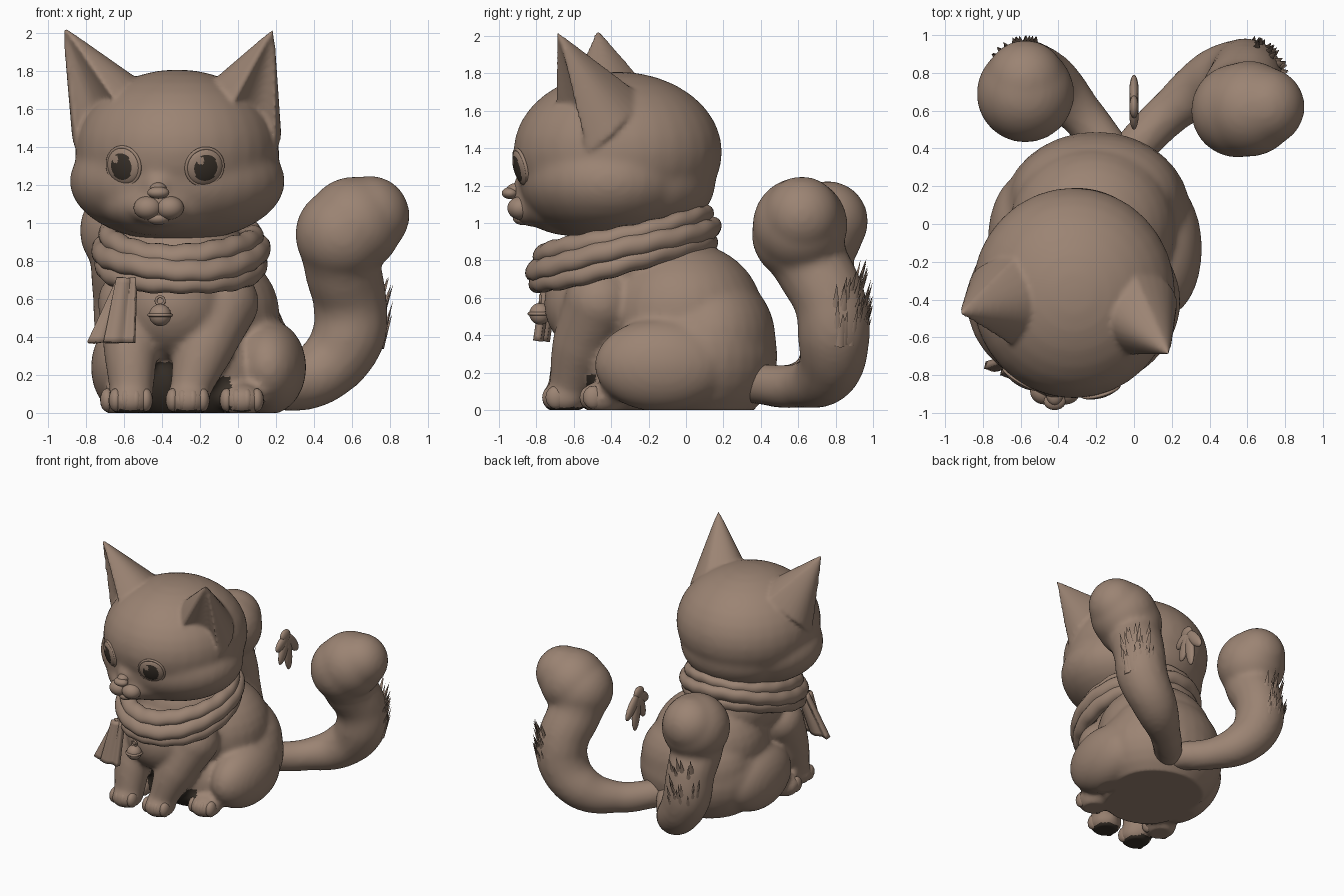
import bpy, bmesh, math, random
from mathutils import Vector
from mathutils.bvhtree import BVHTree

random.seed(4)
if "Cube" in bpy.data.objects:
    bpy.data.objects.remove(bpy.data.objects["Cube"], do_unlink=True)


def material(name, rgb):
    m = bpy.data.materials.new(name)
    m.use_nodes = True
    m.diffuse_color = (*rgb, 1)
    m.node_tree.nodes["Principled BSDF"].inputs["Base Color"].default_value = (*rgb, 1)
    return m


FUR = material("warm brown", (0.33, 0.23, 0.172))
DARK = material("dark brown", (0.04, 0.03, 0.022))


def finish(name, angle=60):
    ob = bpy.context.object
    ob.name = name
    ob.data.materials.clear()
    ob.data.materials.append(FUR)
    bpy.ops.object.shade_smooth_by_angle(angle=math.radians(angle))
    return ob


def only(obs):
    bpy.ops.object.select_all(action='DESELECT')
    for o in obs:
        o.select_set(True)
    bpy.context.view_layer.objects.active = obs[0]


def ball(name, c, r, rot=(0, 0, 0), seg=32):
    r = r if isinstance(r, tuple) else (r, r, r)
    bpy.ops.mesh.primitive_uv_sphere_add(segments=seg, ring_count=seg // 2, location=c,
                                         rotation=rot, scale=r)
    return finish(name)


def tube(pts):
    """Tapered limb through (x, y, z, radius) points with rounded ends."""
    cu = bpy.data.curves.new("limb", 'CURVE')
    cu.dimensions = '3D'
    cu.bevel_depth, cu.bevel_resolution, cu.use_fill_caps = 1, 6, True
    sp = cu.splines.new('BEZIER')
    sp.bezier_points.add(len(pts) - 1)
    for p, (x, y, z, r) in zip(sp.bezier_points, pts):
        p.co, p.radius = (x, y, z), r
        p.handle_left_type = p.handle_right_type = 'AUTO'
    ob = bpy.data.objects.new("limb", cu)
    bpy.context.collection.objects.link(ob)
    only([ob])
    bpy.ops.object.convert(target='MESH')
    return [bpy.context.object] + [ball("end", p[:3], p[3]) for p in (pts[0], pts[-1])]


def merge(name, obs, smooth, voxel=0.02):
    """Fuse overlapping forms into one soft skin, flat on the ground."""
    only(obs)
    bpy.ops.object.join()
    ob = bpy.context.object
    bpy.ops.object.transform_apply(location=True, rotation=True, scale=True)
    m = ob.modifiers.new("skin", 'REMESH')
    m.mode, m.voxel_size = 'VOXEL', voxel
    m = ob.modifiers.new("soften", 'SMOOTH')
    m.factor, m.iterations = 0.5, smooth
    bpy.ops.object.convert(target='MESH')
    ob = bpy.context.object
    for v in ob.data.vertices:
        v.co.z = max(v.co.z, 0)
    return finish(name, 80)


# Body with haunches, front legs and paws
paws = [(-0.565, -0.65), (-0.265, -0.65), (0.02, -0.45), (-0.61, -0.42)]
parts = [ball("rump", (-0.2, 0.06, 0.29), (0.5, 0.43, 0.41)),
         ball("hips", (-0.2, 0.13, 0.38), (0.46, 0.35, 0.37)),
         ball("back", (-0.22, -0.02, 0.52), (0.44, 0.43, 0.38)),
         ball("belly", (-0.24, -0.2, 0.2), (0.4, 0.33, 0.3)),
         ball("neck", (-0.31, -0.22, 0.8), (0.37, 0.39, 0.3)),
         ball("chest", (-0.34, -0.43, 0.57), (0.31, 0.33, 0.3)),
         ball("haunch", (0.16, -0.13, 0.24), (0.2, 0.36, 0.25)),
         ball("haunch", (-0.59, -0.1, 0.24), (0.185, 0.36, 0.25))]
parts += tube([(-0.08, -0.46, 0.58, 0.19), (-0.18, -0.56, 0.34, 0.16), (-0.26, -0.63, 0.1, 0.105)])
parts += tube([(-0.56, -0.44, 0.58, 0.18), (-0.565, -0.56, 0.34, 0.145), (-0.56, -0.63, 0.1, 0.115)])
parts += [ball("paw", (x, y, 0.065), (0.122, 0.125, 0.09)) for x, y in paws]
body = merge("body", parts, 9)

# Dark hollow under the belly behind the front legs, and dark front soles
body.data.materials.append(DARK)
for p in body.data.polygons:
    c, n = p.center, p.normal
    hollow = -0.54 < c.y < -0.25 and -0.5 < c.x < -0.04 and c.z < (0.27 if c.x < -0.3 else 0.19) and n.y < -0.2
    sole = c.y < -0.53 and c.z < 0.03 and n.z < -0.7
    p.material_index = int(hollow or sole)

# Toes
for x, y in paws:
    for i in range(4):
        k = i - 1.5
        ball("toe", (x + k * 0.053, y - 0.073 + abs(k) * 0.018, 0.068), (0.037, 0.055, 0.062), seg=16)

# Two tails with bulbous tips
tail = tube([(-0.02, 0.38, 0.14, 0.11), (0.2, 0.6, 0.13, 0.12), (0.43, 0.76, 0.21, 0.17),
             (0.58, 0.79, 0.4, 0.195), (0.59, 0.77, 0.58, 0.195), (0.55, 0.67, 0.78, 0.205),
             (0.55, 0.6, 0.94, 0.25)])
merge("tail_left", tail + [ball("tip", (0.61, 0.61, 0.99), 0.255), ball("tip", (0.695, 0.62, 1.04), 0.21)], 14)
tail = tube([(-0.12, 0.38, 0.14, 0.11), (-0.28, 0.58, 0.13, 0.12), (-0.44, 0.74, 0.21, 0.16),
             (-0.56, 0.79, 0.4, 0.185), (-0.58, 0.77, 0.6, 0.185), (-0.58, 0.68, 0.8, 0.2),
             (-0.575, 0.69, 0.96, 0.26)])
merge("tail_right", tail + [ball("tip", (-0.575, 0.76, 1.01), 0.215)], 14)


def spike(name, a, b, width):
    """Pointed tuft of fur from a to b."""
    a, b = Vector(a), Vector(b)
    d = b - a
    bpy.ops.mesh.primitive_cone_add(vertices=8, radius1=width, radius2=0, depth=d.length,
                                    location=(a + b) / 2, scale=(1, 0.5, 1))
    bpy.context.object.rotation_euler = d.to_track_quat('Z', 'Y').to_euler()
    return finish(name)


# Fur tufts on the outside of each tail
for cx, mid in ((0.6, 42), (-0.57, 110)):
    for i in range(24):
        ang = math.radians(mid + random.uniform(-38, 38))
        out = Vector((math.cos(ang), math.sin(ang), 0))
        z = random.uniform(0.32, 0.62)
        base = Vector((cx, 0.78 - max(0, z - 0.5) * 0.3, z)) + out * 0.16
        spike("tail_tuft", base, base + out * 0.06 + Vector((0, 0, random.uniform(0.15, 0.22))), 0.028)

# Loose floating tuft
for y, z in ((0.52, 0.98), (0.56, 0.86), (0.67, 0.78), (0.77, 0.9)):
    ball("floating_tuft", (0, (y + 0.64) / 2, (z + 1.05) / 2),
         (0.025, 0.045, math.hypot(y - 0.64, z - 1.05) / 2 + 0.02),
         (math.atan2(y - 0.64, 1.05 - z), 0, 0), 16)
ball("floating_tuft_root", (0, 0.62, 1.06), (0.025, 0.06, 0.05), seg=16)


def ear(name, tip, front, top, back, side, outer, hollow, n=10, rings=14):
    """Hollow pointed ear: flared wall wrapping over the top, and a scooped front."""
    tip, front, top, back, side, outer, hollow = map(Vector, (tip, front, top, back, side, outer, hollow))
    loop = []
    for a, m, b in ((front, top, back), (back, side, outer), (outer, hollow, front)):
        for t in (i / n for i in range(n)):
            loop.append(a * (1 - t) ** 2 + m * 2 * t * (1 - t) + b * t * t)
    bm = bmesh.new()
    rows = [[bm.verts.new(p.lerp(tip, 0.985 * (j / rings))) for p in loop] for j in range(rings + 1)]
    for low, high in zip(rows, rows[1:]):
        for i in range(3 * n):
            k = (i + 1) % (3 * n)
            bm.faces.new((low[i], low[k], high[k], high[i]))
    bm.faces.new(rows[0])
    bm.faces.new(rows[-1])
    bmesh.ops.recalc_face_normals(bm, faces=bm.faces)
    me = bpy.data.meshes.new(name)
    bm.to_mesh(me)
    bm.free()
    ob = bpy.data.objects.new(name, me)
    bpy.context.collection.objects.link(ob)
    only([ob])
    return finish(name, 50)


# Head with cheeks and muzzle, then the ears grown out of it
skull = merge("skull", [
    ball("skull", (-0.32, -0.365, 1.38), (0.54, 0.56, 0.43)),
    ball("cheeks", (-0.32, -0.41, 1.22), (0.57, 0.48, 0.32)),
    ball("nape", (-0.31, -0.26, 1.22), (0.46, 0.42, 0.3)),
    ball("jaw", (-0.4, -0.6, 1.1), (0.33, 0.29, 0.17)),
    ball("bridge", (-0.42, -0.83, 1.19), (0.09, 0.1, 0.09)),
    ball("muzzle", (-0.42, -0.84, 1.08), (0.15, 0.09, 0.1))], 14)
ears = [ear("ear_left", (0.19, -0.695, 2.03), (-0.05, -0.7, 1.59), (-0.26, -0.52, 1.84), (0.0, -0.26, 1.7),
            (0.31, -0.28, 1.52), (0.2, -0.53, 1.38), (0.06, -0.46, 1.52)),
        ear("ear_right", (-0.925, -0.475, 2.04), (-0.61, -0.67, 1.59), (-0.42, -0.48, 1.86), (-0.63, -0.18, 1.7),
            (-0.95, -0.18, 1.52), (-0.85, -0.45, 1.38), (-0.69, -0.38, 1.52))]
head = merge("head", [skull] + ears, 5, 0.014)
for x in (-0.475, -0.36):
    ball("muzzle_pad", (x, -0.885, 1.08), (0.075, 0.07, 0.062))
ball("lower_lip", (-0.42, -0.875, 1.025), (0.06, 0.05, 0.035))
ball("nose", (-0.42, -0.94, 1.16), (0.058, 0.045, 0.032))
ball("nose_bridge", (-0.42, -0.9, 1.18), (0.045, 0.06, 0.035))

# Eyes: balls set in the face, with painted pupils, highlights and lids
bm = bmesh.new()
bm.from_mesh(head.data)
tree = BVHTree.FromBMesh(bm)
EYE = 0.1
for x, z in ((-0.605, 1.3), (-0.175, 1.295)):
    hit, normal, _, _ = tree.ray_cast(Vector((x, -2, z)), Vector((0, 1, 0)))
    rot = normal.to_track_quat('Z', 'Y').to_euler()
    eye = ball("eye", hit - normal * 0.008, (EYE, EYE, 0.035), rot, 64)
    eye.data.materials.append(DARK)
    for p in eye.data.polygons:
        c = p.center / EYE
        pupil = math.hypot(c.x / 0.64, c.y / 0.72) < 1 and c.z > 0
        shine = math.hypot(c.x + 0.32, c.y - 0.4) < 0.2
        p.material_index = int(pupil and not shine)
    bpy.ops.mesh.primitive_torus_add(major_radius=EYE, minor_radius=0.009, location=hit - normal * 0.005,
                                     rotation=rot)
    finish("eyelid")
bm.free()

# Scarf: three wavy wraps, higher at the back
for k, (dz, radius, thick) in enumerate(((-0.075, 0.405, 0.06), (0.0, 0.42, 0.062), (0.075, 0.39, 0.055))):
    bpy.ops.mesh.primitive_torus_add(major_radius=radius, minor_radius=thick, major_segments=96,
                                     minor_segments=20, location=(-0.3, -0.335, 0.86 + dz))
    ob = finish("scarf_wrap", 80)
    for v in ob.data.vertices:
        a = math.atan2(v.co.y, v.co.x)
        v.co.x *= 0.98
        v.co.y *= 1.09
        v.co.z += 0.23 * v.co.y + 0.008 * math.sin(3 * a + 2 * k) + 0.004 * math.sin(17 * a + k)

# Hanging scarf ends
for x, y, lean, width in ((-0.605, -0.765, 0.04, 0.13), (-0.645, -0.73, 0.13, 0.13)):
    bpy.ops.mesh.primitive_grid_add(x_subdivisions=16, y_subdivisions=12, size=1)
    ob = finish("scarf_end", 60)
    for v in ob.data.vertices:
        u, w = v.co.x, v.co.y
        v.co = (u * (width - 0.06 * w) + lean * w, 0.008 * math.sin(u * 9) + 0.05 * w, w * 0.34)
    ob.location = (x, y, 0.54)
    m = ob.modifiers.new("cloth", 'SOLIDIFY')
    m.thickness, m.offset = 0.04, 0
    bpy.ops.object.convert(target='MESH')

# Bell with rim and hanging loop
BELL = Vector((-0.41, -0.78, 0.515))
ball("bell", BELL, 0.058)
bpy.ops.mesh.primitive_torus_add(major_radius=0.058, minor_radius=0.009, location=BELL)
finish("bell_rim")
bpy.ops.mesh.primitive_torus_add(major_radius=0.022, minor_radius=0.007, location=BELL + Vector((0, 0, 0.075)),
                                 rotation=(math.pi / 2, 0, 0))
finish("bell_loop")
